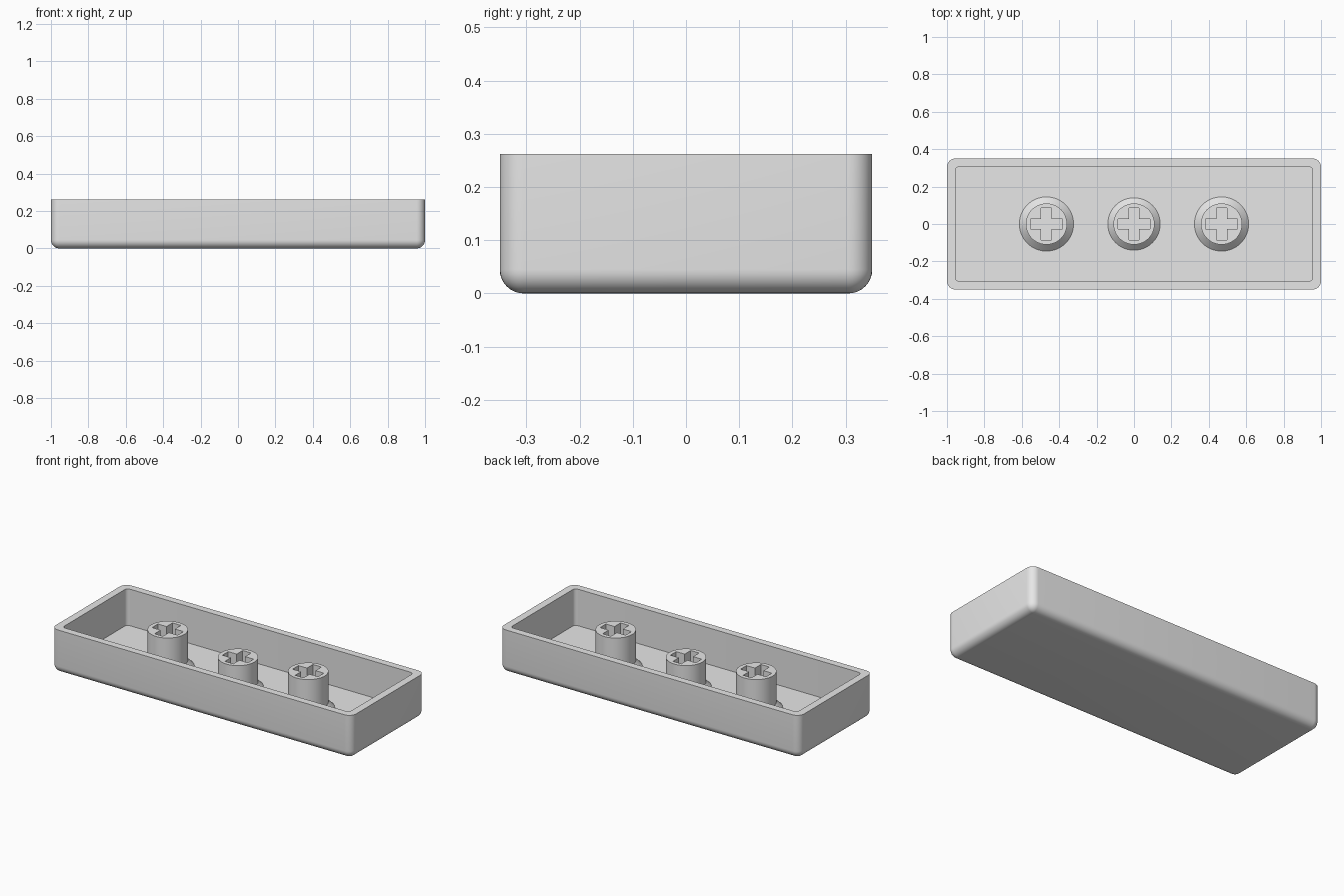
import bpy, bmesh, math

if "Cube" in bpy.data.objects:
    bpy.data.objects.remove(bpy.data.objects["Cube"])

HX, HY, HEIGHT = 1.0, 0.35, 0.262    # outer half sizes and height
WALL, FLOOR, R = 0.045, 0.042, 0.045  # wall, floor level, outer fillet

grey = bpy.data.materials.new("grey plastic")
grey.diffuse_color = (0.8, 0.8, 0.8, 1)
grey.use_nodes = True
grey.node_tree.nodes["Principled BSDF"].inputs["Base Color"].default_value = grey.diffuse_color


def rounded_rect(hx, hy, r, steps=8):
    """Counter-clockwise rounded rectangle outline."""
    pts = []
    for k, (sx, sy) in enumerate([(1, 1), (-1, 1), (-1, -1), (1, -1)]):
        for i in range(steps + 1):
            a = math.pi / 2 * (k + i / steps)
            pts.append((sx * (hx - r) + r * math.cos(a),
                        sy * (hy - r) + r * math.sin(a)))
    return pts


def add_loop(bm, pts, z):
    return [bm.verts.new((x, y, z)) for x, y in pts]


def bridge(bm, a, b):
    n = len(a)
    for i in range(n):
        j = (i + 1) % n
        bm.faces.new((a[i], a[j], b[j], b[i]))


def finish(bm, name):
    bmesh.ops.recalc_face_normals(bm, faces=bm.faces)
    me = bpy.data.meshes.new(name)
    bm.to_mesh(me)
    bm.free()
    me.materials.append(grey)
    ob = bpy.data.objects.new(name, me)
    bpy.context.collection.objects.link(ob)
    bpy.ops.object.select_all(action='DESELECT')
    ob.select_set(True)
    bpy.context.view_layer.objects.active = ob
    bpy.ops.object.shade_smooth_by_angle(angle=math.radians(30))
    return ob


# Open tray: filleted base, outer wall, rim, inner wall and floor
bm = bmesh.new()
loops = []
for i in range(9):
    a = math.pi / 2 * i / 8
    inset = R * (1 - math.sin(a))
    loops.append(add_loop(bm, rounded_rect(HX - inset, HY - inset, max(R - inset, 0.0008)),
                          R * (1 - math.cos(a))))
loops.append(add_loop(bm, rounded_rect(HX, HY, R), HEIGHT))
inner = rounded_rect(HX - WALL, HY - WALL + 0.002, 0.022)
loops.append(add_loop(bm, inner, HEIGHT))
loops.append(add_loop(bm, inner, FLOOR))
for a, b in zip(loops, loops[1:]):
    bridge(bm, a, b)
bm.faces.new(loops[0])
bm.faces.new(loops[-1])
finish(bm, "tray")


# Stem: flared foot, round post and a cross-shaped socket in the top
def stem(name, x, top, foot):
    bm = bmesh.new()
    n, r = 64, 0.11

    def ring(rad, z):
        return add_loop(bm, [(rad * math.cos(2 * math.pi * i / n),
                              rad * math.sin(2 * math.pi * i / n)) for i in range(n)], z)

    rings = [ring(foot, FLOOR), ring(r, FLOOR + foot - r), ring(r, top)]
    for a, b in zip(rings, rings[1:]):
        bridge(bm, a, b)
    l, w = 0.085, 0.028
    cross = []
    for k in range(4):
        c, s = round(math.cos(k * math.pi / 2)), round(math.sin(k * math.pi / 2))
        cross += [(c * px - s * py, s * px + c * py) for px, py in ((l, -w), (l, w), (w, w))]
    upper, lower = add_loop(bm, cross, top), add_loop(bm, cross, FLOOR + 0.005)
    bridge(bm, upper, lower)
    bm.faces.new(lower)
    # Flat top between the round edge and the socket
    bm.edges.ensure_lookup_table()
    edges = [e for e in bm.edges if all(abs(v.co.z - top) < 1e-5 for v in e.verts)]
    bmesh.ops.triangle_fill(bm, use_beauty=True, use_dissolve=False, edges=edges,
                            normal=(0, 0, 1))
    ob = finish(bm, name)
    ob.location.x = x


stem("left_stem", -0.468, 0.261, 0.145)
stem("middle_stem", 0.0, 0.22, 0.14)
stem("right_stem", 0.468, 0.261, 0.145)
